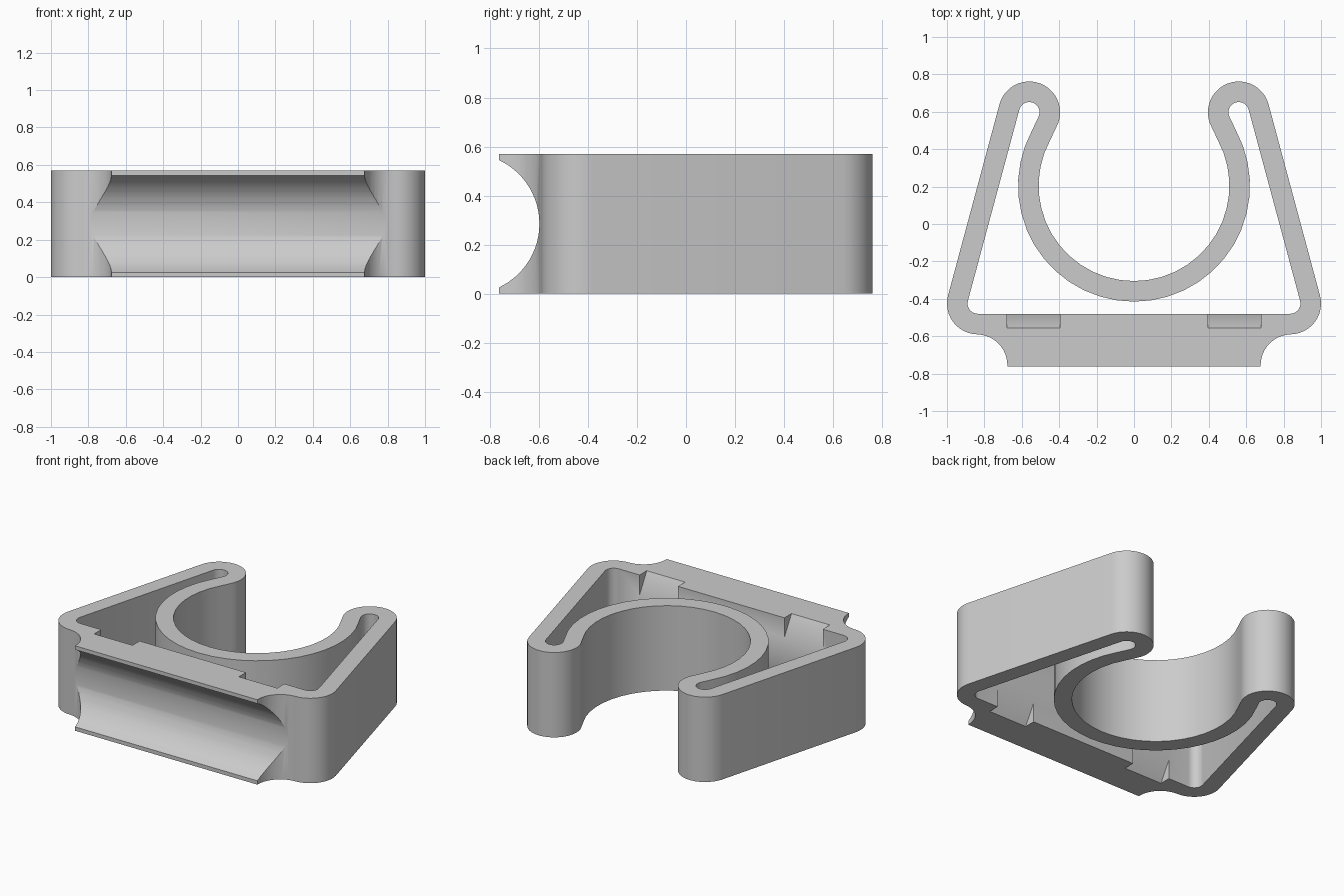
import bpy, bmesh, math
from mathutils import Vector

if "Cube" in bpy.data.objects:
    bpy.data.objects.remove(bpy.data.objects["Cube"])

H = 0.57                      # clip height
CORNER = (0.835, -0.425)      # centre of the base corner bends
LOBE = (0.56, 0.597)          # centre of the arm tip bends
RING = (0.0, 0.205)           # centre of the gripping ring
R_OUT, R_IN = 0.165, 0.055    # outside / inside bend radii


def arc(c, r, a0, a1, n):
    return [(c[0] + r * math.cos(math.radians(a0 + (a1 - a0) * i / n)),
             c[1] + r * math.sin(math.radians(a0 + (a1 - a0) * i / n))) for i in range(n + 1)]


def mirrored(half):
    """Close a right-hand outline with its mirror image."""
    return half + [(-x, y) for x, y in reversed(half) if abs(x) > 1e-4]


def prism(name, pts, lo, hi, axis='Z'):
    """Extrude a profile: xy along z, or yz along x."""
    place = (lambda p, t: Vector((p[0], p[1], t))) if axis == 'Z' else (lambda p, t: Vector((t, p[0], p[1])))
    bm = bmesh.new()
    a = [bm.verts.new(place(p, lo)) for p in pts]
    b = [bm.verts.new(place(p, hi)) for p in pts]
    bm.faces.new(a[::-1])
    bm.faces.new(b)
    n = len(pts)
    for i in range(n):
        bm.faces.new((a[i], a[(i + 1) % n], b[(i + 1) % n], b[i]))
    bmesh.ops.recalc_face_normals(bm, faces=bm.faces)
    me = bpy.data.meshes.new(name)
    bm.to_mesh(me)
    bm.free()
    ob = bpy.data.objects.new(name, me)
    bpy.context.collection.objects.link(ob)
    return ob


def cut(target, cutter):
    mod = target.modifiers.new("cut", 'BOOLEAN')
    mod.operation, mod.solver, mod.object = 'DIFFERENCE', 'EXACT', cutter
    bpy.context.view_layer.objects.active = target
    bpy.ops.object.modifier_apply(modifier=mod.name)
    bpy.data.objects.remove(cutter)


# Clip body: mounting base, slanted arms, rolled tips and inside of the ring
outline = ([(0.677, -0.762)] + arc((0.842, -0.755), 0.165, 180, 96, 9)
           + arc(CORNER, R_OUT, -90, 15, 12)
           + arc(LOBE, R_OUT, 15, 208.4, 22)
           + arc(RING, 0.51, 28.4, -90, 14))
# The ring inside is part of the outer boundary; the base is closed at the mirror
clip = prism("spring_clip", mirrored(outline), 0, H)

# Gap between the arms, the base and the ring
gap = (arc(CORNER, R_IN, -90, 15, 8) + arc(LOBE, R_IN, 15, 208.4, 14)
       + arc(RING, 0.62, 28.4, -90, 14))
cut(clip, prism("gap_cutter", mirrored(gap), -0.1, H + 0.1))

# Round channel along the front of the base
cut(clip, prism("channel_cutter", arc((-0.885, H / 2), 0.287, 0, 355, 71), -1.2, 1.2, 'X'))

# Sloped notches at the top and bottom of the base's rear face
for x in (-0.68, 0.395):
    for edge, s in ((H, 1), (0, -1)):
        tri = [(-0.555, edge), (-0.475, edge - s * 0.14), (-0.44, edge - s * 0.14),
               (-0.44, edge + s * 0.05), (-0.555, edge + s * 0.05)]
        cut(clip, prism("notch_cutter", tri, x, x + 0.285, 'X'))

# Grey plastic
grey = bpy.data.materials.new("grey_plastic")
grey.diffuse_color = (0.6, 0.6, 0.6, 1)
grey.use_nodes = True
grey.node_tree.nodes["Principled BSDF"].inputs["Base Color"].default_value = grey.diffuse_color
clip.data.materials.clear()
clip.data.materials.append(grey)
for p in clip.data.polygons:
    p.material_index = 0

clip.select_set(True)
bpy.context.view_layer.objects.active = clip
bpy.ops.object.shade_smooth_by_angle(angle=math.radians(30))
